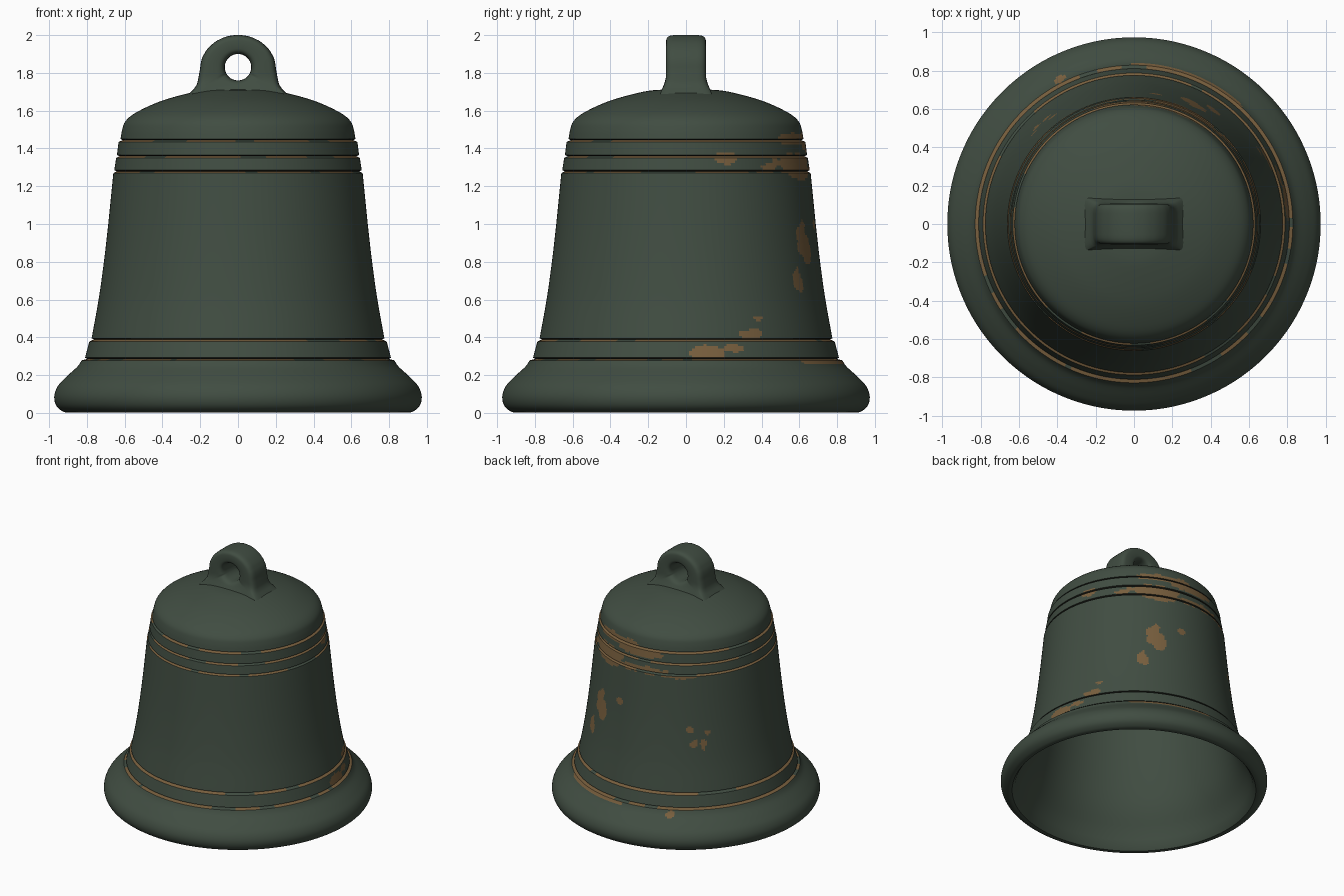
import bpy, bmesh, math
from mathutils import Vector, noise

cube = bpy.data.objects.get("Cube")
if cube:
    bpy.data.objects.remove(cube, do_unlink=True)


def material(name, rgb):
    mat = bpy.data.materials.new(name)
    mat.use_nodes = True
    mat.diffuse_color = (*rgb, 1)
    mat.node_tree.nodes["Principled BSDF"].inputs["Base Color"].default_value = (*rgb, 1)
    return mat


GREEN, BRONZE, DARK = range(3)
MATERIALS = [
    material("green patina", (0.052, 0.074, 0.054)),
    material("worn bronze", (0.19, 0.115, 0.048)),
    material("dark recess", (0.018, 0.02, 0.014)),
]


def spline(points, step=0.013):
    """Smooth curve through (radius, height) points."""
    p = [Vector(q) for q in points]
    p = [2 * p[0] - p[1]] + p + [2 * p[-1] - p[-2]]
    out = []
    for a, b, c, d in zip(p, p[1:], p[2:], p[3:]):
        n = max(1, round((c - b).length / step))
        for i in range(n):
            t = i / n
            out.append(0.5 * (2 * b + (c - a) * t + (2 * a - 5 * b + 4 * c - d) * t * t
                              + (3 * b - a - 3 * c + d) * t ** 3))
    return out + [p[-2]]


def finish(bm, name, angle):
    bmesh.ops.recalc_face_normals(bm, faces=bm.faces)
    mesh = bpy.data.meshes.new(name)
    bm.to_mesh(mesh)
    bm.free()
    for mat in MATERIALS:
        mesh.materials.append(mat)
    obj = bpy.data.objects.new(name, mesh)
    bpy.context.collection.objects.link(obj)
    bpy.ops.object.select_all(action="DESELECT")
    obj.select_set(True)
    bpy.context.view_layer.objects.active = obj
    bpy.ops.object.shade_smooth_by_angle(angle=math.radians(angle))
    return obj


# Worn patches: angle, height, half width in degrees, half height
PATCHES = [
    (70, 1.45, 24, 0.03), (62, 1.32, 22, 0.05), (66, 1.26, 14, 0.025),
    (92, 1.29, 20, 0.025), (120, 1.265, 14, 0.016), (92, 1.41, 17, 0.03),
    (20, 1.35, 6, 0.035), (63, 0.92, 5, 0.08), (66, 0.84, 4, 0.06),
    (55, 0.71, 3.5, 0.06), (81, 1.0, 2.5, 0.025), (127, 0.86, 2, 0.03),
    (130, 0.76, 2.5, 0.03), (135, 0.74, 2, 0.04), (138, 0.84, 2, 0.02),
    (8, 0.32, 7, 0.04), (26, 0.42, 5, 0.03), (18, 0.345, 4, 0.02),
    (70, 0.27, 22, 0.016), (30, 0.5, 2.5, 0.01), (117, 0.25, 2, 0.025),
]


def worn(co):
    deg = math.degrees(math.atan2(co.y, co.x))
    rough = noise.noise(co * 11) * 0.9 + noise.noise(co * 25) * 0.4
    return any(((deg - a) / w) ** 2 + ((co.z - z) / h) ** 2 + rough < 1
               for a, z, w, h in PATCHES)


# Bell body: dome, two upper bands, waist, lower band and lip, parted by grooves
SECTIONS = [
    [(0.02, 1.71), (0.15, 1.71), (0.25, 1.695), (0.41, 1.65), (0.54, 1.59),
     (0.595, 1.545), (0.613, 1.5), (0.622, 1.45)],
    [(0.632, 1.435), (0.641, 1.365)],
    [(0.645, 1.35), (0.655, 1.285)],
    [(0.66, 1.27), (0.687, 1.0), (0.71, 0.8), (0.738, 0.6), (0.775, 0.395)],
    [(0.787, 0.378), (0.81, 0.292)],
    [(0.828, 0.278), (0.85, 0.245), (0.91, 0.19), (0.955, 0.14), (0.973, 0.085),
     (0.96, 0.035), (0.92, 0.004), (0.89, 0.003)],
]
INNER = [(0.89, 0.003), (0.87, 0.03), (0.83, 0.13), (0.765, 0.26), (0.72, 0.4),
         (0.67, 0.65), (0.62, 1.0), (0.57, 1.4), (0.52, 1.52), (0.35, 1.6), (0.02, 1.63)]

profile, kinds = [], []      # kinds holds one entry per strip between profile points
for i, section in enumerate(SECTIONS):
    if i:
        kinds.append("undercut")
        profile.append(Vector((profile[-1].x - 0.013, profile[-1].y - 0.006)))
        kinds.append("ledge")
    curve = spline(section)
    profile += curve
    kinds += ["outer"] * (len(curve) - 1)
inner = spline(INNER, 0.05)[1:]
profile += inner
kinds += ["inner"] * len(inner)

SEGMENTS = 320
bm = bmesh.new()
rings = []
for r, z in profile:
    rings.append([bm.verts.new((r * math.cos(t), r * math.sin(t), z))
                  for t in (math.tau * k / SEGMENTS for k in range(SEGMENTS))])
for upper, lower, kind in zip(rings, rings[1:], kinds):
    for k in range(SEGMENTS):
        n = (k + 1) % SEGMENTS
        face = bm.faces.new((upper[k], lower[k], lower[n], upper[n]))
        centre = face.calc_center_median()
        if kind == "undercut":
            face.material_index = DARK
        elif kind == "ledge":
            bare = noise.noise(centre * 6) > -0.3
            face.material_index = BRONZE if bare else GREEN
        elif kind == "outer" and worn(centre):
            face.material_index = BRONZE
bm.faces.new(rings[0])
bm.faces.new(rings[-1])
finish(bm, "bell_body", 40)


# Hanging loop: rounded box sections swept around the hole
def loop_half_width(z):
    if z > 1.82:
        return 0.2 * math.sqrt(max(0, 1 - ((z - 1.82) / 0.18) ** 2))
    return 0.2 + 0.02 * (1.82 - z) / 0.1 + 0.035 * max(0, (1.75 - z) / 0.06) ** 2


def outline_distance(dx, dz, hole_z, floor_z):
    """March out from the hole to the loop's outer edge."""
    d = 0.08
    while d < 0.4:
        x, z = abs(dx * d), hole_z + dz * d
        if z < floor_z or z > 2 or x > loop_half_width(z):
            break
        d += 0.001
    return d


def power(v, e):
    return math.copysign(abs(v) ** e, v)


HOLE_Z, HOLE_R, AROUND, SECTION = 1.83, 0.07, 96, 32
bm = bmesh.new()
rings = []
for k in range(AROUND):
    t = math.tau * k / AROUND
    dx, dz = math.cos(t), math.sin(t)
    far = outline_distance(dx, dz, HOLE_Z, 1.67)
    mid, half = (far + HOLE_R) / 2, (far - HOLE_R) / 2
    ring = []
    for j in range(SECTION):
        s = math.tau * j / SECTION
        d = mid + half * power(math.cos(s), 0.5)
        z = HOLE_Z + dz * d
        depth = 0.106 + 0.035 * min(1.3, max(0, (1.79 - z) / 0.1)) ** 2
        ring.append(bm.verts.new((dx * d, depth * power(math.sin(s), 0.4), z)))
    rings.append(ring)
for k in range(AROUND):
    a, b = rings[k], rings[(k + 1) % AROUND]
    for j in range(SECTION):
        n = (j + 1) % SECTION
        bm.faces.new((a[j], a[n], b[n], b[j]))
finish(bm, "hanging_loop", 60)
